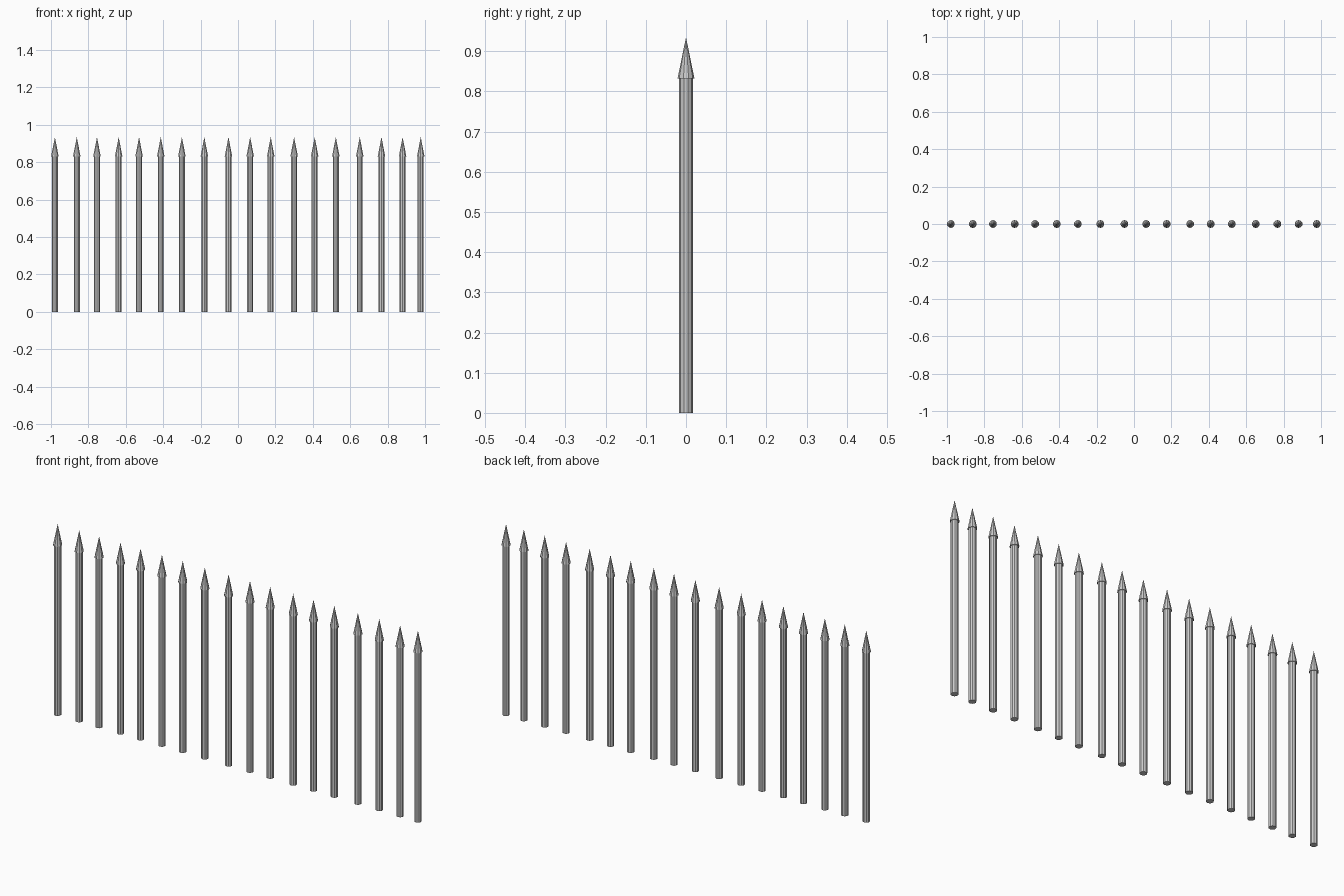
import bpy

if "Cube" in bpy.data.objects:
    bpy.data.objects.remove(bpy.data.objects["Cube"])

# Slightly uneven spacing of the bars along the row
XS = [-0.979, -0.862, -0.754, -0.638, -0.529, -0.413, -0.300, -0.180, -0.051,
      0.065, 0.175, 0.300, 0.410, 0.523, 0.651, 0.767, 0.880, 0.977]
SIDES = 10
SHAFT_R, HEAD_R = 0.0168, 0.021
HEAD_Z, TIP_Z = 0.832, 0.935


def bar(i, x):
    # Round upright shaft
    bpy.ops.mesh.primitive_cylinder_add(
        vertices=SIDES, radius=SHAFT_R, depth=HEAD_Z, location=(x, 0, HEAD_Z / 2))
    bpy.context.object.name = f"fence_shaft_{i:02d}"
    # Pointed spear tip, slightly wider than the shaft
    bpy.ops.mesh.primitive_cone_add(
        vertices=SIDES, radius1=HEAD_R, radius2=0, depth=TIP_Z - HEAD_Z,
        location=(x, 0, (TIP_Z + HEAD_Z) / 2))
    bpy.context.object.name = f"fence_spear_tip_{i:02d}"


for i, x in enumerate(XS, 1):
    bar(i, x)
